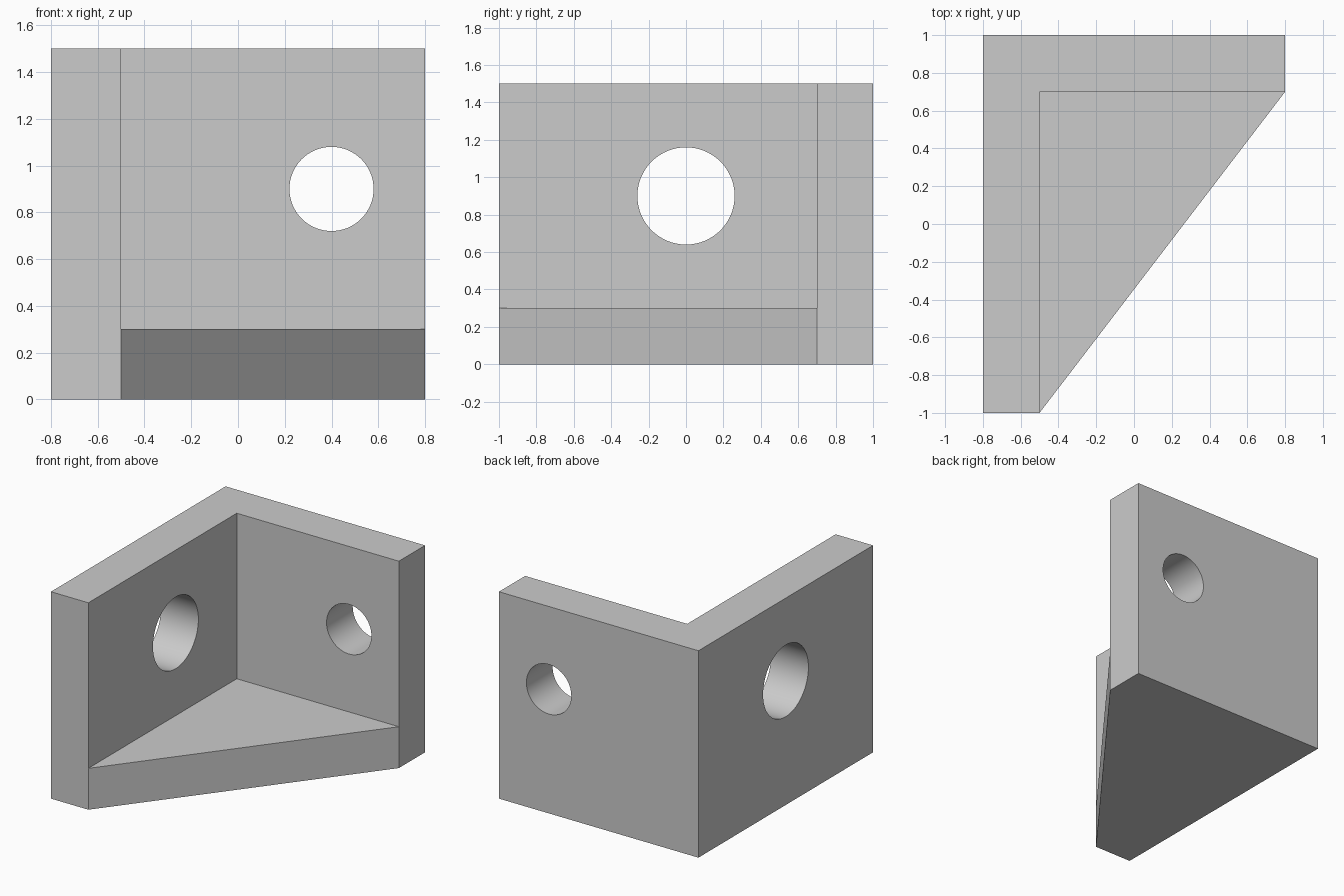
import bpy
import bmesh
from math import radians
from mathutils import Matrix

cube = bpy.data.objects.get("Cube")
if cube:
    bpy.data.objects.remove(cube, do_unlink=True)

# Single grey material
grey = bpy.data.materials.new("plain grey")
grey.use_nodes = True
colour = (0.6, 0.6, 0.6, 1)
grey.diffuse_color = colour
grey.node_tree.nodes["Principled BSDF"].inputs["Base Color"].default_value = colour


def add_object(name, bm):
    bmesh.ops.recalc_face_normals(bm, faces=bm.faces)
    mesh = bpy.data.meshes.new(name)
    bm.to_mesh(mesh)
    bm.free()
    mesh.materials.append(grey)
    obj = bpy.data.objects.new(name, mesh)
    bpy.context.collection.objects.link(obj)
    return obj


def prism(name, outline, bottom, top):
    bm = bmesh.new()
    face = bm.faces.new([bm.verts.new((x, y, bottom)) for x, y in outline])
    raised = bmesh.ops.extrude_face_region(bm, geom=[face])["geom"]
    verts = [v for v in raised if isinstance(v, bmesh.types.BMVert)]
    bmesh.ops.translate(bm, verts=verts, vec=(0, 0, top - bottom))
    return add_object(name, bm)


def drill(name, centre, radius, axis):
    bm = bmesh.new()
    turn = Matrix.Rotation(radians(90), 4, axis)
    bmesh.ops.create_cone(bm, cap_ends=True, segments=64, radius1=radius,
                          radius2=radius, depth=0.6,
                          matrix=Matrix.Translation(centre) @ turn)
    return add_object(name, bm)


# Solid block with the slanted front
bracket = prism("corner_bracket",
                [(-0.8, -1), (-0.5, -1), (0.8, 0.7), (0.8, 1), (-0.8, 1)], 0, 1.5)

# Open space above the base plate, and a hole through each wall
cutters = [
    prism("inner_space_cutter", [(-0.5, -1.5), (1.5, -1.5), (1.5, 0.7), (-0.5, 0.7)], 0.3, 2),
    drill("side_hole_cutter", (-0.65, 0, 0.9), 0.26, 'Y'),
    drill("back_hole_cutter", (0.4, 0.85, 0.9), 0.18, 'X'),
]

bpy.context.view_layer.objects.active = bracket
bracket.select_set(True)
for cutter in cutters:
    cut = bracket.modifiers.new(cutter.name, 'BOOLEAN')
    cut.operation = 'DIFFERENCE'
    cut.solver = 'EXACT'
    cut.object = cutter
    bpy.ops.object.modifier_apply(modifier=cut.name)
    bpy.data.objects.remove(cutter, do_unlink=True)

# Smooth hole walls, sharp edges elsewhere
bpy.ops.object.shade_smooth_by_angle(angle=radians(30))
